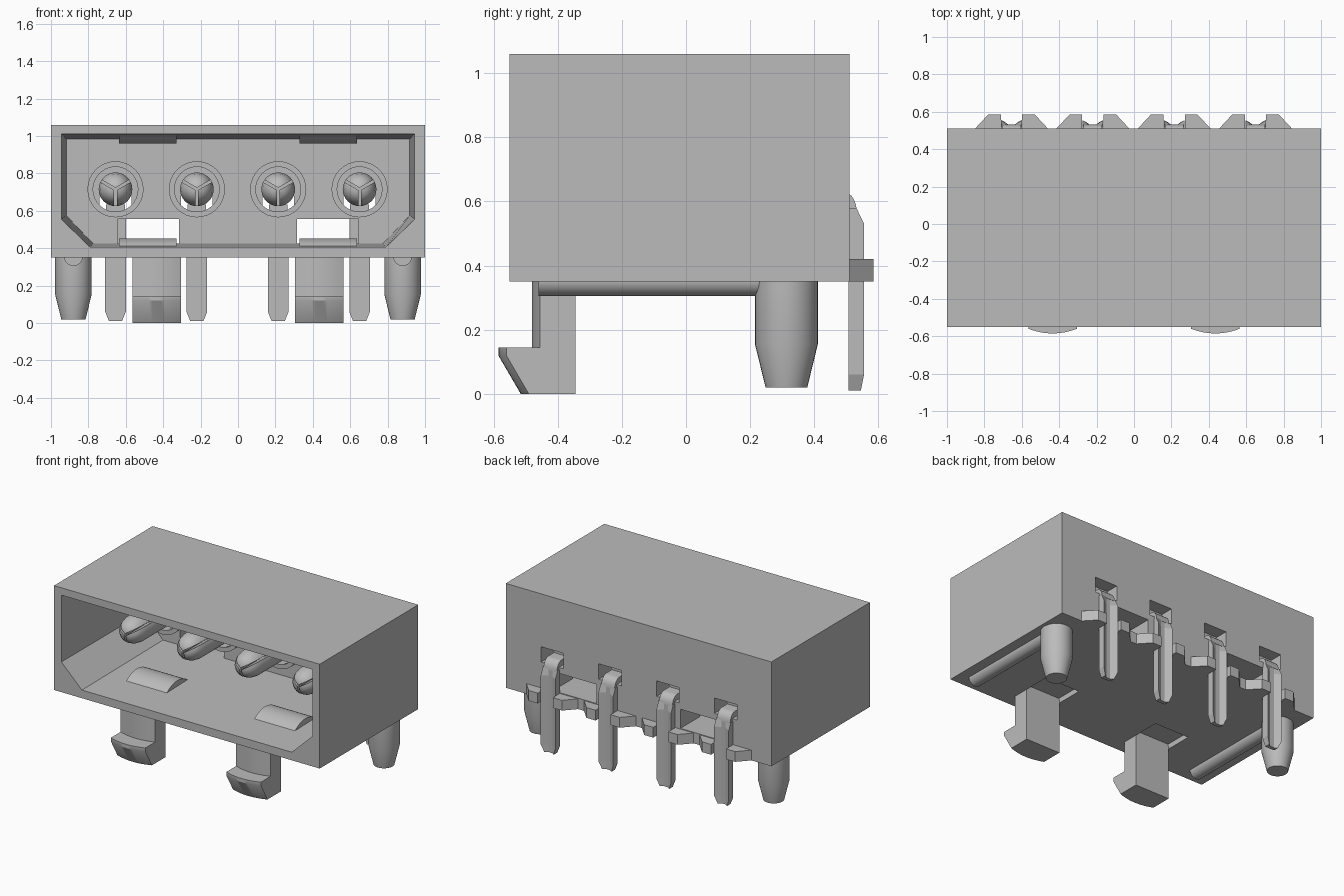
import bpy, bmesh
from math import sin, cos, pi, radians
from mathutils import Matrix, Vector

cube = bpy.data.objects.get("Cube")
if cube:
    bpy.data.objects.remove(cube, do_unlink=True)

grey = bpy.data.materials.new("plain grey")
grey.use_nodes = True
COLOR = (0.5, 0.5, 0.5, 1)
grey.diffuse_color = COLOR
grey.node_tree.nodes["Principled BSDF"].inputs["Base Color"].default_value = COLOR


def loft(name, rings):
    """Skin a list of equal rings and cap both ends."""
    bm = bmesh.new()
    rows = [[bm.verts.new(p) for p in ring] for ring in rings]
    n = len(rows[0])
    for a, b in zip(rows, rows[1:]):
        for i in range(n):
            j = (i + 1) % n
            bm.faces.new((a[i], a[j], b[j], b[i]))
    bm.faces.new(rows[0])
    bm.faces.new(rows[-1])
    bmesh.ops.recalc_face_normals(bm, faces=bm.faces)
    me = bpy.data.meshes.new(name)
    bm.to_mesh(me)
    bm.free()
    me.materials.append(grey)
    ob = bpy.data.objects.new(name, me)
    bpy.context.collection.objects.link(ob)
    return ob


def box(name, x, y, z):
    return loft(name, [[(x[0], y[0], h), (x[1], y[0], h), (x[1], y[1], h), (x[0], y[1], h)] for h in z])


def lathe_y(name, x, z, profile, n=32):
    """Round part along y, from (radius, y) pairs."""
    return loft(name, [[(x + r * cos(2 * pi * i / n), y, z + r * sin(2 * pi * i / n))
                        for i in range(n)] for r, y in profile])


def lathe_z(name, x, y, profile, n=32):
    """Round part along z, from (radius, z) pairs."""
    return loft(name, [[(x + r * cos(2 * pi * i / n), y + r * sin(2 * pi * i / n), z)
                        for i in range(n)] for r, z in profile])


def activate(ob):
    bpy.ops.object.select_all(action='DESELECT')
    ob.select_set(True)
    bpy.context.view_layer.objects.active = ob


def combine(target, tool, operation='DIFFERENCE'):
    """Apply a boolean and remove its tool."""
    activate(target)
    mod = target.modifiers.new("cut", 'BOOLEAN')
    mod.operation = operation
    mod.solver = 'EXACT'
    mod.object = tool
    bpy.ops.object.modifier_apply(modifier=mod.name)
    bpy.data.objects.remove(tool, do_unlink=True)


def smooth(ob, angle=30):
    activate(ob)
    bpy.ops.object.shade_smooth_by_angle(angle=radians(angle))


def opening(y, w, low, top, cw):
    """Cavity section with clipped lower corners."""
    return [(-cw, y, low), (cw, y, low), (w, y, low + 0.15), (w, y, top),
            (-w, y, top), (-w, y, low + 0.15)]


PINS = [-0.655, -0.22, 0.215, 0.65]
PIN_Z = 0.715
WALL = 0.3

# Housing with a tapered cavity
housing = box("housing", (-1, 1), (-0.55, 0.51), (0.35, 1.06))
combine(housing, loft("cavity", [opening(-0.56, 0.945, 0.405, 1.01, 0.79),
                                 opening(WALL, 0.918, 0.425, 0.985, 0.775)]))

# Pin collars, sockets and rear slots
for x in PINS:
    combine(housing, lathe_y("collar", x, PIN_Z, [(0.15, 0.12), (0.15, 0.35)]), 'UNION')
for x in PINS:
    combine(housing, lathe_y("socket", x, PIN_Z, [(0.12, 0.05), (0.12, 0.38)]))
    combine(housing, box("slot", (x - 0.085, x + 0.085), (0.15, 0.6), (0.595, 0.7)))

# Rear windows and the shallow recesses behind the clips
for s in (-1, 1):
    xs = sorted((s * 0.315, s * 0.645))
    combine(housing, box("window", xs, (0.25, 0.6), (0.425, 0.555)))
    cx = s * 0.435
    combine(housing, box("recess", (cx - 0.13, cx + 0.13), (-0.35, -0.16), (0.3, 0.385)))
smooth(housing)

for k, x in enumerate(PINS, 1):
    # Round contact pin, split by three grooves at the tip
    pin = lathe_y(f"contact_pin_{k}", x, PIN_Z,
                  [(0.012, -0.28), (0.04, -0.272), (0.065, -0.25), (0.082, -0.215),
                   (0.09, -0.17), (0.09, 0.42)])
    for a in (0, 120, 240):
        groove = box("groove", (-0.007, 0.007), (-0.4, -0.05), (-0.15, 0))
        groove.data.transform(Matrix.Translation((x, 0, PIN_Z)) @ Matrix.Rotation(radians(a), 4, 'Y'))
        combine(pin, groove)
    smooth(pin)

    # Channel-shaped solder tail
    def section(z, w, out):
        mid = min(0.53, out)
        return [(x - w, 0.506, z), (x + w, 0.506, z), (x + w, out, z), (x + 0.015, mid, z),
                (x - 0.015, mid, z), (x - w, out, z)]
    loft(f"solder_tail_{k}", [section(0.01, 0.035, 0.545), section(0.06, 0.055, 0.555),
                              section(0.53, 0.055, 0.555), section(0.58, 0.055, 0.531)])

    # Rounded bend from the pin to the tail
    arc = [(0.48 + 0.052 * sin(t * pi / 12), 0.57 + 0.065 * cos(t * pi / 12)) for t in range(7)]
    bend = [(0.36, 0.57), (0.36, 0.635)] + arc
    smooth(loft(f"tail_bend_{k}", [[(x + d, y, z) for y, z in bend] for d in (-0.05, 0.05)]))

    # Guide tabs on both sides of the tail
    for side, s in (("right", -1), ("left", 1)):
        plan = [(0.057, 0.5), (0.057, 0.585), (0.125, 0.585), (0.195, 0.51), (0.195, 0.5)]
        loft(f"guide_tab_{side}_{k}", [[(x + s * u, y, z) for u, y in plan] for z in (0.35, 0.42)])

for side, s in (("right", -1), ("left", 1)):
    # Locating peg and rail below the housing
    smooth(lathe_z(f"locating_peg_{side}", s * 0.88, 0.313,
                   [(0.065, 0.02), (0.098, 0.155), (0.098, 0.37)]), 25)
    smooth(lathe_y(f"bottom_rail_{side}", s * 0.88, 0.355, [(0.05, -0.46), (0.05, 0.25)], 24))

    # Hooked clip with a bowed front
    clip = [(-0.48, 0.37), (-0.48, 0.145), (-0.585, 0.145), (-0.585, 0.12), (-0.515, 0)]
    cx = s * 0.435
    rings = []
    for i in range(13):
        t = i / 6 - 1
        front = [(cx + 0.13 * t, y + 0.025 * t * t, z) for y, z in clip]
        rings.append(front + [(cx + 0.13 * t, -0.345, 0), (cx + 0.13 * t, -0.345, 0.37)])
    smooth(loft(f"hooked_clip_{side}", rings))

    # Grip ribs on the cavity floor and ceiling
    for part, top, d in (("floor", 0.452, 1), ("ceiling", 0.96, -1)):
        arc = [(-0.18 + 0.18 * sin(a * 0.12), top - d * 0.18 * (1 - cos(a * 0.12)))
               for a in range(-6, 7)]
        smooth(loft(f"{part}_rib_{side}", [[(s * u, y, z) for y, z in arc] for u in (0.33, 0.635)]))
